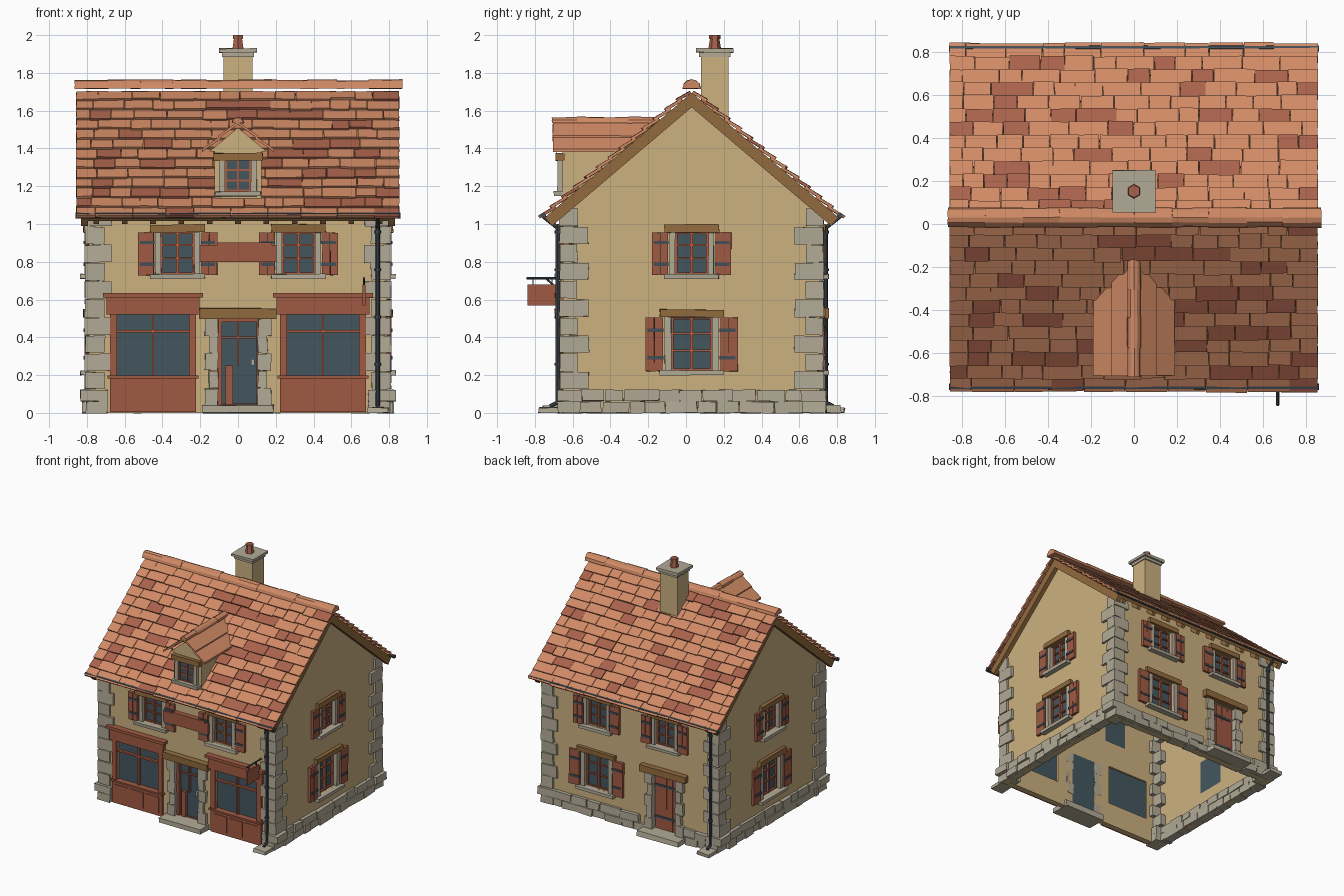
import bpy, bmesh, math, random
from mathutils import Vector, Matrix

random.seed(4)
if "Cube" in bpy.data.objects:
    bpy.data.objects.remove(bpy.data.objects["Cube"])


def material(name, *rgb):
    col = [(c / 255 / 12.92 if c < 11 else ((c / 255 + 0.055) / 1.055) ** 2.4) for c in rgb] + [1]
    m = bpy.data.materials.new(name)
    m.use_nodes = True
    m.diffuse_color = col
    m.node_tree.nodes["Principled BSDF"].inputs["Base Color"].default_value = col
    return m


PLASTER = material("cream plaster", 204, 177, 128)
STONE = material("pale stone", 178, 170, 150)
TIMBER = material("brown timber", 146, 107, 62)
PAINT = material("red paint", 160, 90, 68)
BARS = material("window bar red", 172, 92, 64)
GLASS = material("dark glass", 68, 86, 95)
TILE = material("orange tile", 208, 138, 101)
OLD_TILE = material("dark tile", 168, 98, 75)
IRON = material("grey iron", 68, 78, 86)

parts = {}   # part name -> (bmesh, materials)
CY, HX, HY = 0.03, 0.79, 0.68   # house centre in y and half sizes


def mesh_for(part, mats):
    if part not in parts:
        parts[part] = (bmesh.new(), mats if isinstance(mats, list) else [mats])
    return parts[part][0]


def prism(part, mats, pts, vec, jit=0.0, M=Matrix(), index=0):
    """Polygon pushed along a vector."""
    bm = mesh_for(part, mats)
    vec = Vector(vec)
    pts = [Vector(p) for p in pts]

    def vert(p):
        return bm.verts.new(M @ (p + Vector([random.uniform(-jit, jit) for _ in range(3)])))
    a = [vert(p) for p in pts]
    b = [vert(p + vec) for p in pts]
    n = len(a)
    faces = [bm.faces.new(a[::-1]), bm.faces.new(b)]
    faces += [bm.faces.new((a[i], a[(i + 1) % n], b[(i + 1) % n], b[i])) for i in range(n)]
    for f in faces:
        f.material_index = index


def box(part, mats, x, y, z, jit=0.0, M=Matrix()):
    prism(part, mats, [(x[0], y[0], z[0]), (x[1], y[0], z[0]), (x[1], y[1], z[0]), (x[0], y[1], z[0])],
          (0, 0, z[1] - z[0]), jit, M)


def on_wall(side, part, mats, u, z, d, jit=0.0):
    """Box on a wall: u along it, z up, d outwards."""
    turn = ["front", "right", "back", "left"].index(side)
    M = (Matrix.Translation((0, CY, 0)) @ Matrix.Rotation(turn * math.pi / 2, 4, "Z")
         @ Matrix.Translation((0, -(HX if turn % 2 else HY), 0)))
    box(part, mats, u, (-d[1], -d[0]), z, jit, M)


def rod(part, mats, a, b, r, r2=None, segs=8):
    a, b = Vector(a), Vector(b)
    M = Matrix.Translation((a + b) / 2) @ (b - a).to_track_quat("Z", "Y").to_matrix().to_4x4()
    bmesh.ops.create_cone(mesh_for(part, mats), cap_ends=True, segments=segs, radius1=r,
                          radius2=r if r2 is None else r2, depth=(b - a).length, matrix=M)


def window(side, u, z0, z1, hw, jamb=0.03, over=0.045, leaf=0.085):
    def put(part, mat, a, b, lo, hi, d0, d1, jit=0.0):
        on_wall(side, part, mat, (u + a, u + b), (lo, hi), (d0, d1), jit)
    put("wall_openings", PLASTER, -hw, hw, z0, z1, -0.2, 0.1)
    put("window_glass", GLASS, -hw, hw, z0, z1, -0.04, -0.03)
    put("window_lintels", TIMBER, -hw - over, hw + over, z1, z1 + 0.042, -0.03, 0.03, 0.004)
    put("window_sills", STONE, -hw - over, hw + over, z0 - 0.025, z0, -0.03, 0.045, 0.003)
    for k in (-1, 1):
        put("window_jambs", STONE, *sorted((k * (hw - 0.012), k * (hw + jamb - 0.012))), z0, z1, -0.03, 0.015, 0.002)
        put("window_bars", BARS, *sorted((k * (hw - 0.024), k * (hw - 0.012))), z0, z1, -0.03, -0.015)
        if leaf:
            s = hw + over - 0.018
            for j in (0, 1):
                a, b = k * (s + leaf * j / 2), k * (s + leaf * (j + 0.94) / 2)
                put("shutters", PAINT, *sorted((a, b)), z0 - 0.005, z1, 0, 0.022, 0.002)
            for t in (0.24, 0.76):
                zz = z0 + (z1 - z0) * t
                put("shutter_straps", IRON, *sorted((k * (s - 0.004), k * (s + leaf * 0.85))),
                    zz - 0.009, zz + 0.009, 0.018, 0.028)
    put("window_bars", BARS, -0.008, 0.008, z0, z1, -0.03, -0.012)
    for t in (0, 0.36, 0.68, 0.96):
        zz = z0 + (z1 - z0) * t
        put("window_bars", BARS, -hw, hw, zz, zz + 0.009, -0.03, -0.016)


def doorway(side, u, glazed):
    def put(part, mat, a, b, lo, hi, d0, d1, jit=0.0):
        on_wall(side, part, mat, (u + a, u + b), (lo, hi), (d0, d1), jit)
    put("wall_openings", PLASTER, -0.11, 0.11, 0.04, 0.5, -0.2, 0.1)
    put("door_lintels", TIMBER, -0.205, 0.205, 0.5, 0.555, -0.03, 0.045, 0.004)
    put("doorsteps", STONE, -0.19, 0.19, 0, 0.042, -0.06, 0.11, 0.005)
    for k in (-1, 1):
        for i in range(5):
            w = 0.175 if i % 2 == 0 else 0.155
            put("door_jambs", STONE, *sorted((k * 0.105, k * w)), 0.04 + i * 0.092, 0.13 + i * 0.092, -0.04, 0.025, 0.004)
    if glazed:
        put("door_glass", GLASS, -0.11, 0.11, 0.04, 0.5, -0.04, -0.03)
        put("door_frame", PAINT, -0.11, -0.085, 0.04, 0.5, -0.03, -0.005)
        put("door_frame", PAINT, 0.098, 0.11, 0.04, 0.5, -0.03, -0.005)
        put("door_frame", PAINT, -0.11, 0.11, 0.482, 0.5, -0.03, -0.005)
        put("door_frame", PAINT, -0.065, -0.027, 0.04, 0.25, -0.03, -0.005)
        for z in (0.04, 0.395):
            put("door_frame", PAINT, -0.09, 0.1, z, z + 0.01, -0.03, -0.015)
        put("door_frame", PAINT, -0.005, 0.005, 0.25, 0.48, -0.03, -0.015)
        put("door_handle", STONE, 0.07, 0.088, 0.25, 0.285, -0.03, 0.005)
    else:
        for i in range(4):
            put("plank_door", PAINT, -0.11 + i * 0.055, -0.057 + i * 0.055, 0.04, 0.5, -0.04, -0.018, 0.001)
        for z in (0.13, 0.39):
            put("door_straps", IRON, -0.105, 0.08, z, z + 0.018, -0.02, -0.01)


# Walls: gabled shell, open underneath
def gable(hy, lo, eave, top):
    return [(0, CY - hy, lo), (0, CY + hy, lo), (0, CY + hy, eave), (0, CY, top), (0, CY - hy, eave)]


prism("house_walls", PLASTER, [(-HX, y, z) for _, y, z in gable(HY, 0, 1.09, 1.67)], (2 * HX, 0, 0))
prism("wall_interior", PLASTER, [(0.04 - HX, y, z) for _, y, z in gable(HY - 0.04, -0.2, 1.07, 1.61)],
      (2 * HX - 0.08, 0, 0))

# Windows and doors
for k in (-1, 1):
    window("front", 0.32 * k, 0.735, 0.955, 0.1)
    window("back", 0.31 * k, 0.735, 0.955, 0.1)
for side in ("left", "right"):
    window(side, 0, 0.735, 0.955, 0.1)
    window(side, 0, 0.225, 0.505, 0.12, 0.035, 0.05, 0.095)
window("back", -0.31, 0.225, 0.505, 0.12, 0.035, 0.05, 0.095)
doorway("front", 0, True)
doorway("back", 0.31, False)

# Shop fronts
for c in (-0.45, 0.45):
    def shop(part, mat, a, b, lo, hi, d0, d1):
        on_wall("front", part, mat, (c + a, c + b), (lo, hi), (d0, d1))
    shop("wall_openings", PLASTER, -0.19, 0.19, 0.19, 0.52, -0.2, 0.1)
    shop("shop_glass", GLASS, -0.19, 0.19, 0.19, 0.52, -0.025, -0.015)
    shop("shop_fronts", PAINT, -0.228, 0.228, 0.005, 0.185, -0.02, 0.022)
    shop("shop_fronts", PAINT, -0.24, 0.24, 0.183, 0.197, -0.02, 0.035)
    shop("shop_fronts", PAINT, -0.245, 0.245, 0.52, 0.615, -0.02, 0.03)
    shop("shop_fronts", PAINT, -0.265, 0.265, 0.612, 0.635, -0.02, 0.05)
    for k in (-1, 1):
        shop("shop_fronts", PAINT, *sorted((k * 0.19, k * 0.228)), 0.18, 0.54, -0.02, 0.022)
    for i in (-1, 0, 1):
        shop("shop_panels", PAINT, i * 0.14 - 0.06, i * 0.14 + 0.06, 0.03, 0.16, 0.02, 0.027)
    shop("shop_bars", BARS, -0.006, 0.006, 0.19, 0.52, -0.016, 0.005)
    shop("shop_bars", BARS, -0.19, 0.19, 0.425, 0.438, -0.016, 0.005)
on_wall("front", "name_board", PAINT, (-0.205, 0.205), (0.8, 0.89), (0, 0.035))
on_wall("front", "name_board", PAINT, (-0.11, 0.18), (0.888, 0.902), (0, 0.04))

# Corner stones and plinth
for sx in (-1, 1):
    for sy in (-1, 1):
        for i in range(10):
            a, b = (0.12, 0.075) if i % 2 else (0.085, 0.135)
            box("corner_stones", STONE, sorted((sx * (HX - a), sx * (HX + 0.02))),
                sorted((CY + sy * (HY - b), CY + sy * (HY + 0.018))), (0.125 + i * 0.096, 0.217 + i * 0.096), 0.004)
        for i, out in enumerate((0.015, 0.045)):
            box("corner_stones", STONE, sorted((sx * (HX - 0.1), sx * (HX + out))),
                sorted((CY + sy * (HY - 0.1), CY + sy * (HY + 0.03))), (0.062 * i, 0.062 * i + 0.06), 0.003)
for side, half in (("left", 0.59), ("right", 0.59), ("back", 0.7)):
    for row in (0, 1):
        u = -half
        while u < half - 0.02:
            w = min(random.uniform(0.08, 0.19), half - u)
            if not (side == "back" and 0.13 < u + w / 2 < 0.49):
                on_wall(side, "plinth_stones", STONE, (u, u + w - 0.004), (row * 0.062, row * 0.062 + 0.06),
                        (-0.055, random.uniform(0.018, 0.035)), 0.004)
            u += w

# Main roof: boards, staggered tiles, ridge
ANG = math.atan(0.85)
LEN = 0.79 / math.cos(ANG)


def slope(x, s, h, sy):
    return Vector((x, CY + sy * (s * math.cos(ANG) + h * math.sin(ANG)),
                   1.69 - s * math.sin(ANG) + h * math.cos(ANG)))


ROWS = 13
for sy in (-1, 1):
    def strip(part, mats, x0, x1, s0, s1, h0, h1):
        prism(part, mats, [slope(x0, s0, h0, sy), slope(x0, s1, h0, sy), slope(x0, s1, h1, sy),
                           slope(x0, s0, h1, sy)], (x1 - x0, 0, 0))
    strip("roof_boards", TIMBER, -0.83, 0.83, 0, LEN - 0.02, -0.02, 0.004)
    for x in (-0.83, 0.795):
        strip("bargeboards", TIMBER, x, x + 0.035, 0, LEN - 0.02, -0.055, 0)
    for i in range(11):
        strip("rafter_tails", TIMBER, i * 0.15 - 0.765, i * 0.15 - 0.735, LEN - 0.16, LEN - 0.03, -0.05, -0.015)
    pitch = LEN / ROWS
    for r in range(ROWS):
        x = -0.856
        while x < 0.85:
            w = random.uniform(0.09, 0.2) * (0.6 if x < -0.85 else 1)
            x1 = 0.856 if x + w > 0.8 else x + w
            hi, lo = max(0, r - 0.25) * pitch, (r + 1) * pitch + random.uniform(-0.006, 0.004)
            prism("roof_tiles", [TILE, OLD_TILE],
                  [slope(x, hi, 0.002, sy), slope(x1 - 0.003, hi, 0.002, sy),
                   slope(x1 - 0.003, lo, 0.018, sy), slope(x, lo, 0.018, sy)],
                  slope(0, 0, 0.015, sy) - slope(0, 0, 0, sy), 0.0015, index=int(random.random() < 0.2))
            x = x1


def ridge(part, start, step, r, x_axis):
    ring = [(r * math.cos(t * math.pi / 6), r * math.sin(t * math.pi / 6)) for t in range(7)]
    pts = [(start[0], start[1] + a, start[2] + b) if x_axis else (start[0] + a, start[1], start[2] + b) for a, b in ring]
    prism(part, TILE, pts, step, 0.002)


for i in range(10):
    ridge("ridge_tiles", (-0.865 + i * 0.173, CY, 1.717), (0.178, 0, 0), 0.045 + 0.003 * (i % 2), True)

# Dormer
prism("dormer_walls", PLASTER, [(-0.125, -0.655, 1.1), (-0.125, -0.655, 1.39), (-0.125, -0.31, 1.39)], (0.25, 0, 0))
prism("dormer_walls", PLASTER, [(-0.15, -0.655, 1.385), (0.15, -0.655, 1.385), (0, -0.655, 1.51)], (0, 0.45, 0))
box("dormer_glass", GLASS, (-0.07, 0.07), (-0.662, -0.65), (1.175, 1.34))
box("dormer_lintel", TIMBER, (-0.13, 0.13), (-0.69, -0.64), (1.335, 1.375), 0.003)
box("dormer_sill", STONE, (-0.12, 0.12), (-0.7, -0.64), (1.145, 1.172), 0.003)
for x in (-0.006, -0.07, 0.058):
    box("dormer_bars", BARS, (x, x + 0.012), (-0.669, -0.655), (1.175, 1.34))
for z in (1.172, 1.225, 1.28):
    box("dormer_bars", BARS, (-0.07, 0.07), (-0.667, -0.655), (z, z + 0.01))
for k in (-1, 1):
    box("dormer_jambs", STONE, sorted((k * 0.068, k * 0.1)), (-0.68, -0.64), (1.17, 1.338), 0.002)
    for (x0, z0, y0), (x1, z1, y1) in (((0, 1.527, -0.15), (0.105, 1.452, -0.25)),
                                      ((0.09, 1.452, -0.24), (0.19, 1.382, -0.35))):
        prism("dormer_tiles", TILE, [(k * x0, -0.705, z0), (k * x1, -0.705, z1), (k * x1, y1, z1), (k * x0, y0, z0)],
              (0, 0, 0.016), 0.001)
for i in range(4):
    ridge("dormer_ridge", (0, -0.71 + i * 0.135, 1.535), (0, 0.14, 0), 0.03 + 0.002 * (i % 2), False)

# Chimney
box("chimney_stack", PLASTER, (-0.078, 0.078), (0.08, 0.225), (1.45, 1.9))
box("chimney_cap", STONE, (-0.085, 0.085), (0.07, 0.235), (1.885, 1.91))
box("chimney_cap", STONE, (-0.098, 0.098), (0.055, 0.25), (1.908, 1.93), 0.003)
rod("chimney_pot", OLD_TILE, (0, 0.152, 1.925), (0, 0.152, 1.985), 0.034, 0.024, 6)
rod("chimney_pot", OLD_TILE, (0, 0.152, 1.98), (0, 0.152, 2.0), 0.03, 0.03, 6)

# Gutters, downpipes and splash stones
for sy, px in ((-1, 0.74), (1, -0.74)):
    gy, wy = CY + sy * 0.785, CY + sy * (HY + 0.03)
    rod("gutters", IRON, (-0.86, gy, 1.045), (0.86, gy, 1.045), 0.015)
    rod("downpipes", IRON, (px, gy, 1.04), (px, wy, 0.98), 0.011)
    rod("downpipes", IRON, (px, wy, 0.99), (px, wy, 0.05), 0.011)
    rod("downpipes", IRON, (px, wy, 0.055), (px, wy + sy * 0.04, 0.035), 0.011)
    for z in (0.25, 0.5, 0.75, 0.95):
        rod("pipe_brackets", IRON, (px, wy, z), (px, wy, z + 0.015), 0.017)
    box("splash_stones", STONE, (px - 0.055, px + 0.055), sorted((wy - sy * 0.03, wy + sy * 0.1)), (0, 0.028), 0.004)

# Hanging sign
rod("sign_bracket", IRON, (0.667, -0.65, 0.713), (0.667, -0.845, 0.713), 0.006)
rod("sign_bracket", IRON, (0.667, -0.66, 0.64), (0.667, -0.74, 0.71), 0.005)
for y in (-0.81, -0.71):
    rod("sign_bracket", IRON, (0.667, y, 0.67), (0.667, y, 0.713), 0.003)
box("hanging_sign", PAINT, (0.66, 0.675), (-0.84, -0.685), (0.568, 0.68))

# Turn the gathered parts into objects
objs = {}
for name, (bm, mats) in parts.items():
    bmesh.ops.recalc_face_normals(bm, faces=bm.faces)
    me = bpy.data.meshes.new(name)
    bm.to_mesh(me)
    bm.free()
    for m in mats:
        me.materials.append(m)
    objs[name] = bpy.data.objects.new(name, me)
    bpy.context.scene.collection.objects.link(objs[name])

# Hollow the walls and cut the openings
walls = objs["house_walls"]
bpy.context.view_layer.objects.active = walls
for name in ("wall_interior", "wall_openings"):
    cutter = objs[name]
    cutter.hide_render = True
    mod = walls.modifiers.new(name, "BOOLEAN")
    mod.operation, mod.solver, mod.object = "DIFFERENCE", "EXACT", cutter
    bpy.ops.object.modifier_apply(modifier=mod.name)
    bpy.data.objects.remove(cutter)
